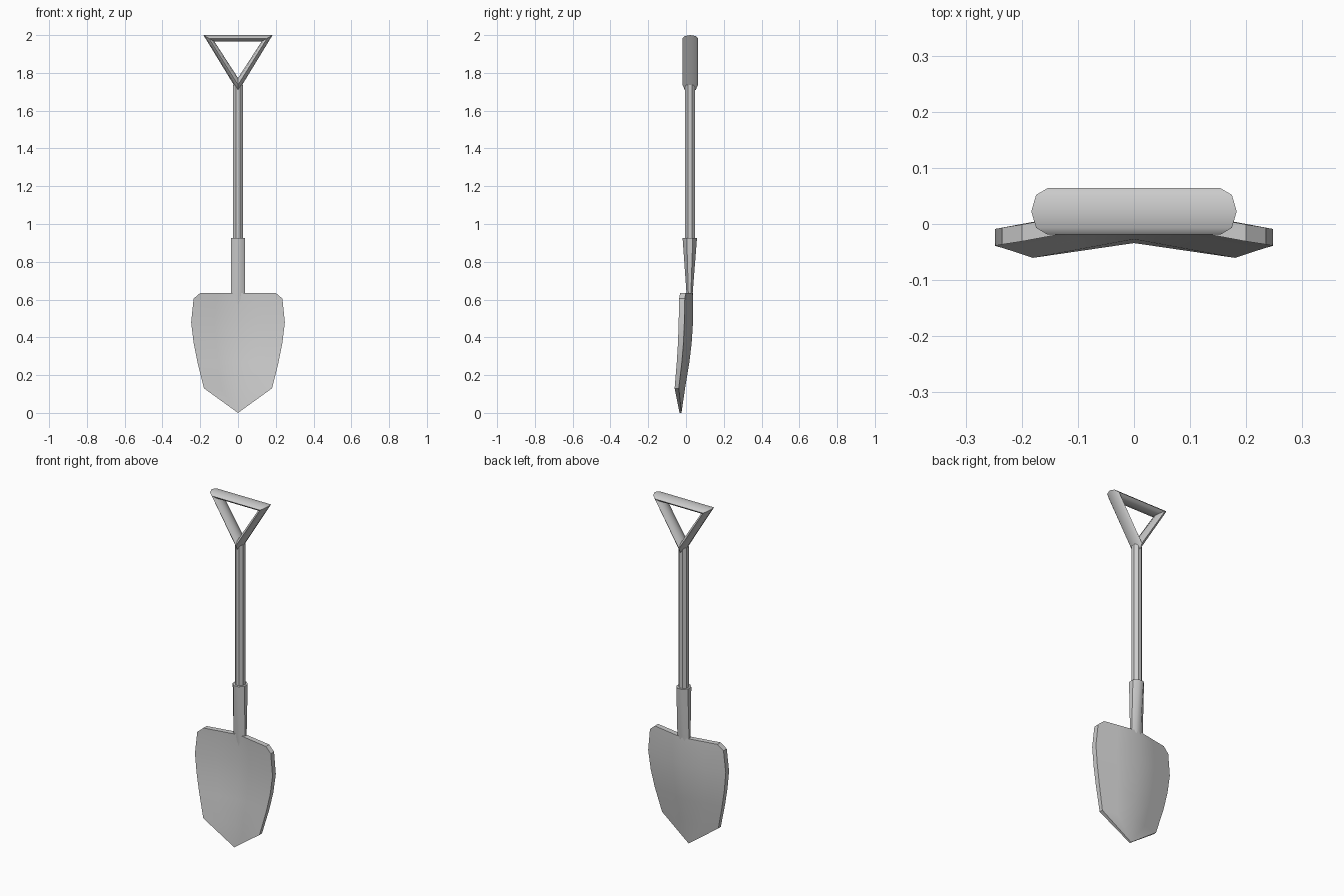
import bpy
from math import sin, cos, pi, radians

if "Cube" in bpy.data.objects:
    bpy.data.objects.remove(bpy.data.objects["Cube"])


def make(name, verts, faces, angle):
    me = bpy.data.meshes.new(name)
    me.from_pydata(verts, [], faces)
    import bmesh
    bm = bmesh.new()
    bm.from_mesh(me)
    bmesh.ops.remove_doubles(bm, verts=bm.verts, dist=1e-5)
    bmesh.ops.recalc_face_normals(bm, faces=bm.faces)
    bm.to_mesh(me)
    bm.free()
    ob = bpy.data.objects.new(name, me)
    bpy.context.collection.objects.link(ob)
    bpy.ops.object.select_all(action='DESELECT')
    ob.select_set(True)
    bpy.context.view_layer.objects.active = ob
    bpy.ops.object.shade_smooth_by_angle(angle=radians(angle))
    return ob


def lofted(name, rings, angle, n=8):
    """Capped tube through elliptical rings (z, rx, ry, centre y)."""
    k = 1 / cos(pi / n)
    verts = [(rx * k * cos(2 * pi * (i + .5) / n), cy + ry * k * sin(2 * pi * (i + .5) / n), z)
             for z, rx, ry, cy in rings for i in range(n)]
    faces = [(r * n + i, r * n + (i + 1) % n, (r + 1) * n + (i + 1) % n, (r + 1) * n + i)
             for r in range(len(rings) - 1) for i in range(n)]
    faces += [tuple(range(n)), tuple(range(len(verts) - n, len(verts)))]
    return make(name, verts, faces, angle)


# Triangular grip: flattened octagonal section swept with mitred corners
outer = [(-.183, 2.0), (.183, 2.0), (0, 1.70)]
inner = [(-.125, 1.966), (.125, 1.966), (0, 1.773)]
n = 8
verts = []
for (ox, oz), (ix, iz) in zip(outer, inner):
    for i in range(n):
        a = 2 * pi * i / n
        t = (1 + cos(a)) / 2
        verts.append((ix + (ox - ix) * t, .0225 + .0415 * sin(a), iz + (oz - iz) * t))
faces = [(c * n + i, c * n + (i + 1) % n,
          (c + 1) % 3 * n + (i + 1) % n, (c + 1) % 3 * n + i)
         for c in range(3) for i in range(n)]
make("grip", verts, faces, 60)

# Shaft and tapering socket
lofted("shaft", [(.90, .026, .026, .021), (1.735, .026, .026, .021)], 30)
lofted("socket", [(.50, .015, .006, .018), (.64, .037, .017, .019), (.925, .037, .038, .02)], 50)

# Folded blade: rows of (z, half width, centre back y, thickness)
rows = [(.635, .20, .036, .030), (.605, .235, .037, .030), (.48, .248, .037, .030),
        (.37, .235, .030, .029), (.27, .215, .018, .027), (.13, .18, -.005, .022),
        (0, 0, -.024, .010)]
cols = [-1, -.5, 0, .5, 1]
m = len(cols)
verts = [(w * c, y - .185 * w * abs(c) - s * t, z)
         for s in (0, 1) for z, w, y, t in rows for c in cols]
half = len(rows) * m
faces = []
for r in range(len(rows) - 1):
    for c in range(m - 1):
        a = r * m + c
        q = (a, a + 1, a + m + 1, a + m)
        if r == len(rows) - 2:
            q = (a, a + 1, a + m)
            q2 = (a + half, a + 1 + half, (len(rows) - 1) * m + half)
            faces += [(a, a + 1, (len(rows) - 1) * m), q2]
        else:
            faces += [q, tuple(v + half for v in q)]
    for a in (r * m, r * m + m - 1):
        b = (len(rows) - 1) * m if r == len(rows) - 2 else a + m
        faces.append((a, b, b + half, a + half))
faces += [(c, c + 1, c + 1 + half, c + half) for c in range(m - 1)]
make("blade", verts, faces, 40)
